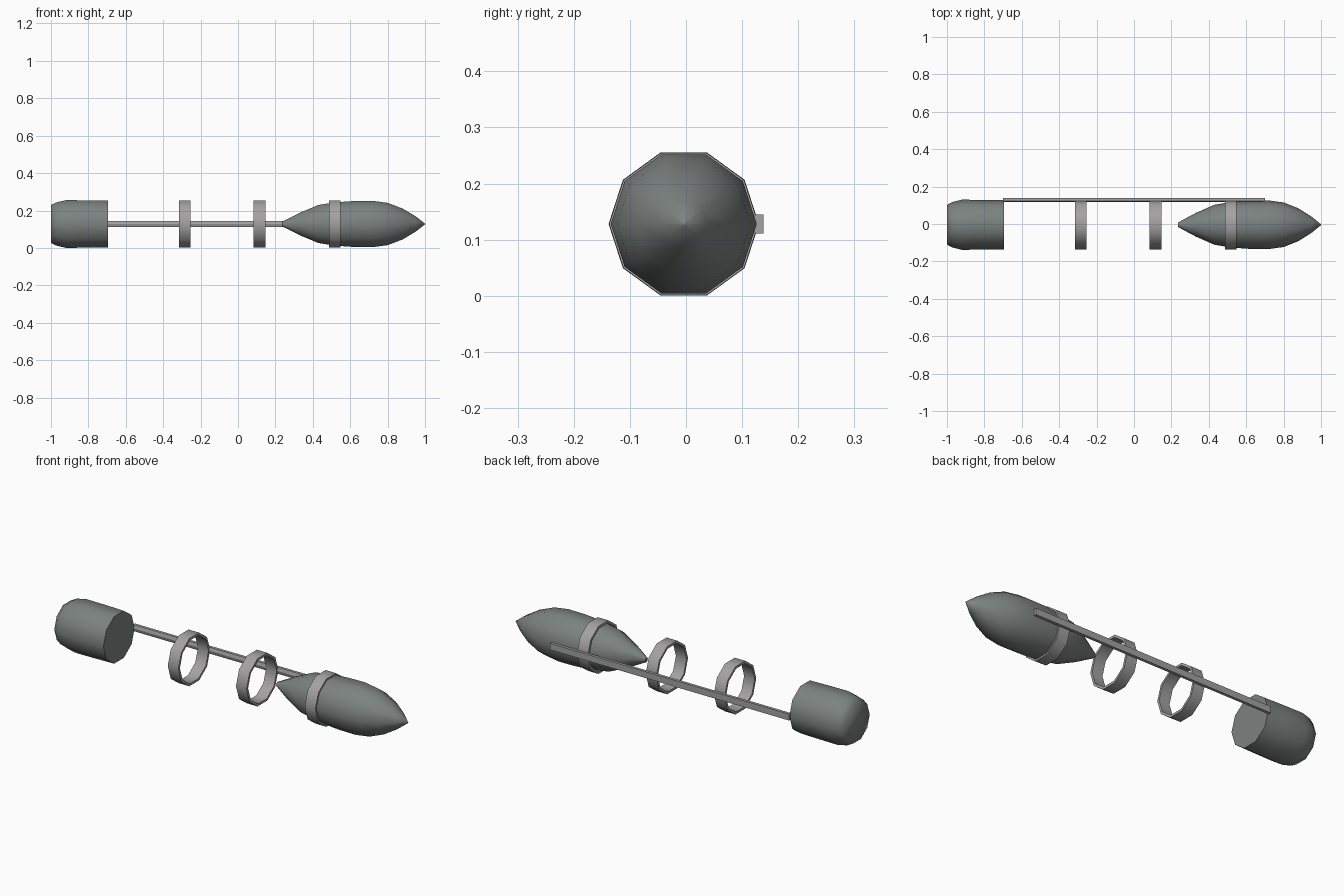
import bpy
import math

SIDES = 10
CY, CZ = -0.004, 0.128   # shared long axis of the round parts

cube = bpy.data.objects.get("Cube")
if cube:
    bpy.data.objects.remove(cube, do_unlink=True)


def material(name, color):
    mat = bpy.data.materials.new(name)
    mat.use_nodes = True
    mat.diffuse_color = (*color, 1)
    bsdf = mat.node_tree.nodes["Principled BSDF"]
    bsdf.inputs["Base Color"].default_value = (*color, 1)
    bsdf.inputs["Roughness"].default_value = 0.7
    return mat


body_grey = material("green grey", (0.20, 0.225, 0.215))
metal_grey = material("light grey", (0.37, 0.36, 0.365))


def make(name, verts, faces, mat, angle):
    mesh = bpy.data.meshes.new(name)
    mesh.from_pydata(verts, [], faces)
    mesh.materials.append(mat)
    obj = bpy.data.objects.new(name, mesh)
    bpy.context.collection.objects.link(obj)
    bpy.ops.object.select_all(action="DESELECT")
    obj.select_set(True)
    bpy.context.view_layer.objects.active = obj
    bpy.ops.object.mode_set(mode="EDIT")
    bpy.ops.mesh.select_all(action="SELECT")
    bpy.ops.mesh.normals_make_consistent(inside=False)
    bpy.ops.object.mode_set(mode="OBJECT")
    bpy.ops.object.shade_smooth_by_angle(angle=math.radians(angle))
    return obj


def lathe(name, profile, mat, angle, closed=False):
    """Spin (x, radius) points about the long axis; cap the ends or close the loop."""
    verts = []
    for x, r in profile:
        for i in range(SIDES):
            a = math.tau * i / SIDES
            verts.append((x, CY + r * math.cos(a), CZ + r * math.sin(a)))
    count = len(profile)
    faces = []
    for k in range(count if closed else count - 1):
        a, b = k * SIDES, (k + 1) % count * SIDES
        for i in range(SIDES):
            j = (i + 1) % SIDES
            faces.append((a + i, a + j, b + j, b + i))
    if not closed:
        faces.append(tuple(range(SIDES)))
        faces.append(tuple(range((count - 1) * SIDES, count * SIDES)))
    return make(name, verts, faces, mat, angle)


# Pointed body, tapered at both ends
lathe("pointed_body", [(0.235, 0.012), (0.33, 0.063), (0.43, 0.107), (0.52, 0.122),
                       (0.62, 0.129), (0.72, 0.130), (0.80, 0.119), (0.88, 0.087),
                       (0.95, 0.043), (1.0, 0.002)], body_grey, 60)

# Blunt canister with a chamfered outer end
lathe("end_canister", [(-1.0, 0.106), (-0.97, 0.122), (-0.92, 0.134),
                       (-0.80, 0.133), (-0.695, 0.131)], body_grey, 75)

# Three clamp rings along the rail
for label, x in (("rear", -0.285), ("middle", 0.115), ("front", 0.518)):
    w, outer, inner = 0.031, 0.133, 0.120
    lathe(label + "_ring", [(x - w, outer), (x + w, outer), (x + w, inner), (x - w, inner)],
          metal_grey, 45, closed=True)

# Long rail with a shallow ridge on its inner face
section = [(0.138, 0.017), (0.138, -0.017), (0.123, -0.017), (0.118, 0), (0.123, 0.017)]
n = len(section)
rail = [(x, y, CZ + z) for x in (-0.7, 0.7) for y, z in section]
sides = [(i, (i + 1) % n, n + (i + 1) % n, n + i) for i in range(n)]
make("support_rail", rail, sides + [tuple(range(n)), tuple(range(n, 2 * n))], metal_grey, 30)
